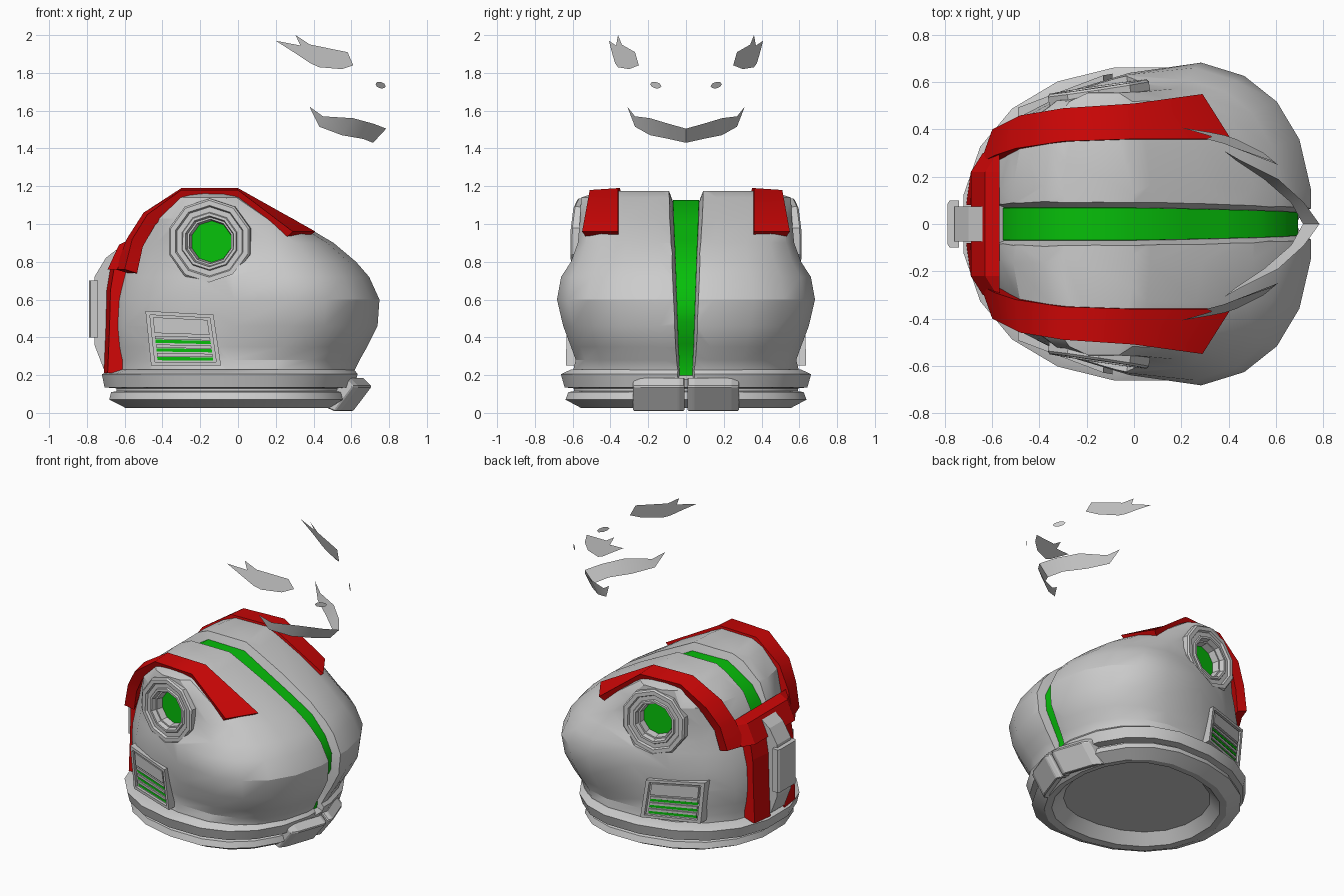
import bpy, bmesh, math
from mathutils import Vector

cube = bpy.data.objects.get("Cube")
if cube:
    bpy.data.objects.remove(cube, do_unlink=True)


def make_material(name, colour):
    mat = bpy.data.materials.new(name)
    mat.use_nodes = True
    mat.diffuse_color = (*colour, 1)
    mat.node_tree.nodes["Principled BSDF"].inputs["Base Color"].default_value = (*colour, 1)
    return mat


grey = make_material("light grey", (0.6, 0.6, 0.6))
red = make_material("red", (0.64, 0.002, 0.002))
green = make_material("green", (0.002, 0.52, 0.003))


def finish(name, bm, mat):
    mesh = bpy.data.meshes.new(name)
    bm.to_mesh(mesh)
    bm.free()
    mesh.materials.append(mat)
    obj = bpy.data.objects.new(name, mesh)
    bpy.context.collection.objects.link(obj)
    return obj


def loft(name, rings, mat):
    """Closed solid through a list of equally long point rings."""
    bm = bmesh.new()
    loops = [[bm.verts.new(p) for p in ring] for ring in rings]
    for low, high in zip(loops, loops[1:]):
        for i in range(len(low)):
            j = (i + 1) % len(low)
            bm.faces.new((low[i], low[j], high[j], high[i]))
    bm.faces.new(loops[0][::-1])
    bm.faces.new(loops[-1])
    bmesh.ops.recalc_face_normals(bm, faces=bm.faces)
    return finish(name, bm, mat)


def activate(obj):
    bpy.ops.object.select_all(action="DESELECT")
    obj.select_set(True)
    bpy.context.view_layer.objects.active = obj


def smooth(obj, degrees):
    activate(obj)
    bpy.ops.object.shade_smooth_by_angle(angle=math.radians(degrees))


def cut(obj, cutter):
    mod = obj.modifiers.new("cut", "BOOLEAN")
    mod.operation, mod.solver, mod.object = "DIFFERENCE", "EXACT", cutter
    activate(obj)
    bpy.ops.object.modifier_apply(modifier=mod.name)
    bpy.data.objects.remove(cutter, do_unlink=True)


def power(value, exponent):
    return math.copysign(abs(value) ** exponent, value)


def oval(z, back, front, half, rear_half, n, sides=20):
    """Rounded horizontal outline, widest ahead of the middle and slimmer behind."""
    mid = back + (front - back) * 0.58
    points = []
    for i in range(sides):
        t = math.tau * (i + .5) / sides
        c, s = power(math.cos(t), 2 / n), power(math.sin(t), 2 / n)
        x = mid + c * ((front - mid) if c > 0 else (mid - back))
        k = min(max((x - mid + .3) / .3, 0), 1)
        k = k * k * (3 - 2 * k)
        points.append((x, s * (rear_half + (half - rear_half) * k), z))
    return points


# Shell, pinched above the collar and flattened around ears and vents
shell = loft("helmet_shell", [oval(*r) for r in (
    (.16, -.66, .62, .61, .6, 2.2), (.22, -.66, .62, .605, .595, 2.2),
    (.28, -.66, .65, .59, .58, 2.3), (.35, -.67, .69, .615, .59, 2.4),
    (.46, -.68, .745, .657, .605, 2.4), (.6, -.67, .755, .69, .62, 2.4),
    (.72, -.64, .7, .668, .615, 2.4), (.8, -.61, .63, .615, .595, 2.5),
    (.9, -.575, .51, .578, .575, 2.7), (1.03, -.515, .29, .565, .565, 3),
    (1.14, -.38, .07, .56, .56, 3), (1.175, -.3, 0, .45, .45, 3))], grey)

# Neck collar with a recessed opening underneath
collar = loft("neck_collar", [oval(z, a, b, w, w, 2.2) for z, a, b, w in (
    (.1, -.5, .42, .44), (.03, -.56, .49, .51), (.025, -.6, .53, .56), (.07, -.69, .6, .645),
    (.11, -.68, .59, .63), (.115, -.65, .57, .6), (.13, -.65, .57, .6), (.135, -.715, .62, .65),
    (.205, -.73, .64, .67), (.23, -.66, .62, .615), (.225, -.5, .45, .45))], grey)

# Centre groove and its green strip
middle = [(-.6, .88), (-.57, .95), (-.5, 1.05), (-.3, 1.175), (0, 1.175), (.24, 1.05),
          (.42, .95), (.58, .85), (.69, .72), (.745, .6), (.74, .48), (.68, .35), (.64, .26),
          (.635, .17)]


def groove_band(name, outer, inner, flare, mat):
    rings = []
    for i, (x, z) in enumerate(middle):
        p = Vector((x, 0, z))
        away = (p - Vector((0, 0, .55))).normalized()
        wide = Vector((0, .07 if i < 5 else .07 - (i - 4) * .004, 0))
        a, b = p + away * outer, p + away * inner
        rings.append((a - wide * flare, a + wide * flare, b + wide, b - wide))
    return loft(name, rings, mat)


for target in (shell, collar):
    cut(target, groove_band("groove_cutter", .08, -.06, 1.7, grey))
smooth(groove_band("green_strip", -.052, -.08, .98, green), 35)

for s, side in ((-1, "right"), (1, "left")):
    # Recessed ear rings
    normal = Vector((-.15, s, .02)).normalized()
    across = Vector((0, 0, 1)).cross(normal).normalized()
    upward = normal.cross(across)
    centre = Vector((-.15, s * .566, .908))

    def disc(radius, depth):
        angles = [math.tau * (k + .5) / 10 for k in range(10)]
        return [centre + normal * depth + radius * (across * math.cos(a) + upward * math.sin(a))
                for a in angles]

    cut(shell, loft("ear_cutter", [disc(.215, -.13), disc(.215, .2)], grey))
    loft(side + "_ear_ring", [disc(*r) for r in (
        (.227, -.15), (.227, .005), (.217, .015), (.19, .015), (.183, 0), (.155, 0),
        (.15, .01), (.135, .01), (.128, -.02), (.118, -.02), (.11, -.07))], grey)
    loft(side + "_ear_lens", [disc(.11, -.072), disc(.11, -.065)], green)

    # Slanted side vent
    def vent_point(u, v, d):
        low, high = -.46 + u * .37, -.49 + u * .36
        x = low + (high - low) * v
        z = .25 + v * (.29 - .02 * u)
        return (x, s * (.47 + (x + .5) * .38 + (z - .4) * .03 + d), z)

    def vent_box(name, u, v, d, mat):
        corners = ((u[0], v[0]), (u[1], v[0]), (u[1], v[1]), (u[0], v[1]))
        return loft(side + name, [[vent_point(a, b, k) for a, b in corners] for k in d], mat)

    # Pocket in the shell that holds the vent
    pocket = [[vent_point(a, b, k) for a, b in ((.01, .01), (.99, .01), (.99, .99), (.01, .99))]
              for k in (-.06, .2)]
    cut(shell, loft("vent_cutter", pocket, grey))
    vent_box("_vent_base", (0, 1), (0, 1), (-.12, -.005), grey)
    for u, v in (((0, 1), (0, .07)), ((0, 1), (.93, 1)), ((0, .06), (0, 1)), ((.94, 1), (0, 1))):
        vent_box("_vent_frame", u, v, (-.1, .015), grey)
    vent_box("_vent_panel", (.1, .9), (.6, .89), (-.02, .01), grey)
    for v in (.1, .26, .42):
        vent_box("_vent_slot", (.1, .9), (v, v + .06), (-.008, -.001), green)
        vent_box("_vent_slat", (.1, .9), (v + .07, v + .13), (-.02, .005), grey)

    # Red band over the crown, widening to a pointed front end
    edges = [((-.65, .26, .76), (-.6, .4, .76)), ((-.59, .29, .92), (-.56, .42, .92)),
             ((-.5, .32, 1.06), (-.48, .46, 1.05)), ((-.3, .35, 1.19), (-.3, .49, 1.18)),
             ((0, .36, 1.19), (0, .51, 1.18)), ((.41, .36, .96), (.29, .55, .96))]
    rings = []
    for pair in edges:
        outer = [Vector((x, s * y, z)) for x, y, z in pair]
        inner = [p + (Vector((-.1, s * .3, .6)) - p).normalized() * .07 for p in outer]
        rings.append(outer + inner[::-1])
    smooth(loft(side + "_red_band", rings, red), 40)

    # Red strip down the back
    loft(side + "_back_strip", [
        [(x, s * .08, z), (x + .02, s * .225, z), (x + .1, s * .225, z), (x + .1, s * .08, z)]
        for x, z in ((-.71, .21), (-.7, .45), (-.695, .65), (-.67, .8))], red)

    # Chin clasp half
    clasp = loft(side + "_chin_clasp", [
        [(x - shift, s * y, z) for x, z in ((.56, .03), (.61, .008), (.71, .14), (.66, .19))]
        for y, shift in ((.008, .015), (.04, 0), (.24, .07), (.28, .1))], grey)
    bevel = clasp.modifiers.new("edge", "BEVEL")
    bevel.width, bevel.segments = .006, 1

smooth(shell, 28)
smooth(collar, 25)

# Red crossbar joining the bands at the back
loft("back_crossbar", [
    [(x, y, .76), (x + .06, y, .89), (-.57, y, .92), (-.57, y, .76)]
    for y, x in ((-.3, -.64), (-.22, -.69), (.22, -.69), (.3, -.64))], red)

# Back box and its raised plate
box_profile = [(-.61, .89), (-.7, .82), (-.76, .72), (-.76, .36), (-.71, .23), (-.6, .22)]
loft("back_box", [[(x, y, z) for x, z in box_profile] for y in (-.075, .075)], grey)
loft("back_plate", [[(x, y, z) for y, z in ((-w, .4), (w, .4), (w, .7), (-w, .7))]
                    for x, w in ((-.74, .1), (-.78, .1), (-.79, .085))], grey)


def sheet(name, faces):
    bm = bmesh.new()
    for face in faces:
        bm.faces.new([bm.verts.new(p) for p in face])
    bmesh.ops.remove_doubles(bm, verts=bm.verts, dist=.0005)
    bmesh.ops.recalc_face_normals(bm, faces=bm.faces)
    return finish(name, bm, grey)


# Floating brow, eye and mouth sheets
brow_top = [(.2, .408, 1.97), (.33, .37, 1.945), (.305, .36, 2), (.38, .34, 1.95),
            (.58, .27, 1.91), (.61, .25, 1.84)]
brow_low = [(.2, .408, 1.97), (.31, .39, 1.9), (.385, .375, 1.85), (.43, .36, 1.83),
            (.55, .3, 1.82), (.61, .25, 1.84)]
mouth = [((.38, 1.62), .31, (.38, 1.618)), ((.45, 1.57), .27, (.43, 1.515)),
         ((.61, 1.56), .19, (.55, 1.47)), ((.72, 1.53), .09, (.665, 1.45)),
         ((.785, 1.505), 0, (.715, 1.43))]
for s, side in ((-1, "right"), (1, "left")):
    columns = [[(x, s * y, z) for x, y, z in pair] for pair in zip(brow_top, brow_low)]
    outline = [c[0] for c in columns] + [c[1] for c in columns[-2:0:-1]]
    sheet(side + "_brow", [outline])
    ring = [math.tau * k / 8 for k in range(8)]
    sheet(side + "_eye", [[(.755 + .027 * math.cos(a), s * (.16 - .03 * math.cos(a)),
                            1.735 + .018 * math.sin(a - .3)) for a in ring]])
    columns = [((t[0], s * y, t[1]), (b[0], s * y, b[1])) for t, y, b in mouth]
    half = sheet(side + "_mouth", [(a[0], a[1], b[1], b[0]) for a, b in zip(columns, columns[1:])])
    smooth(half, 40)
